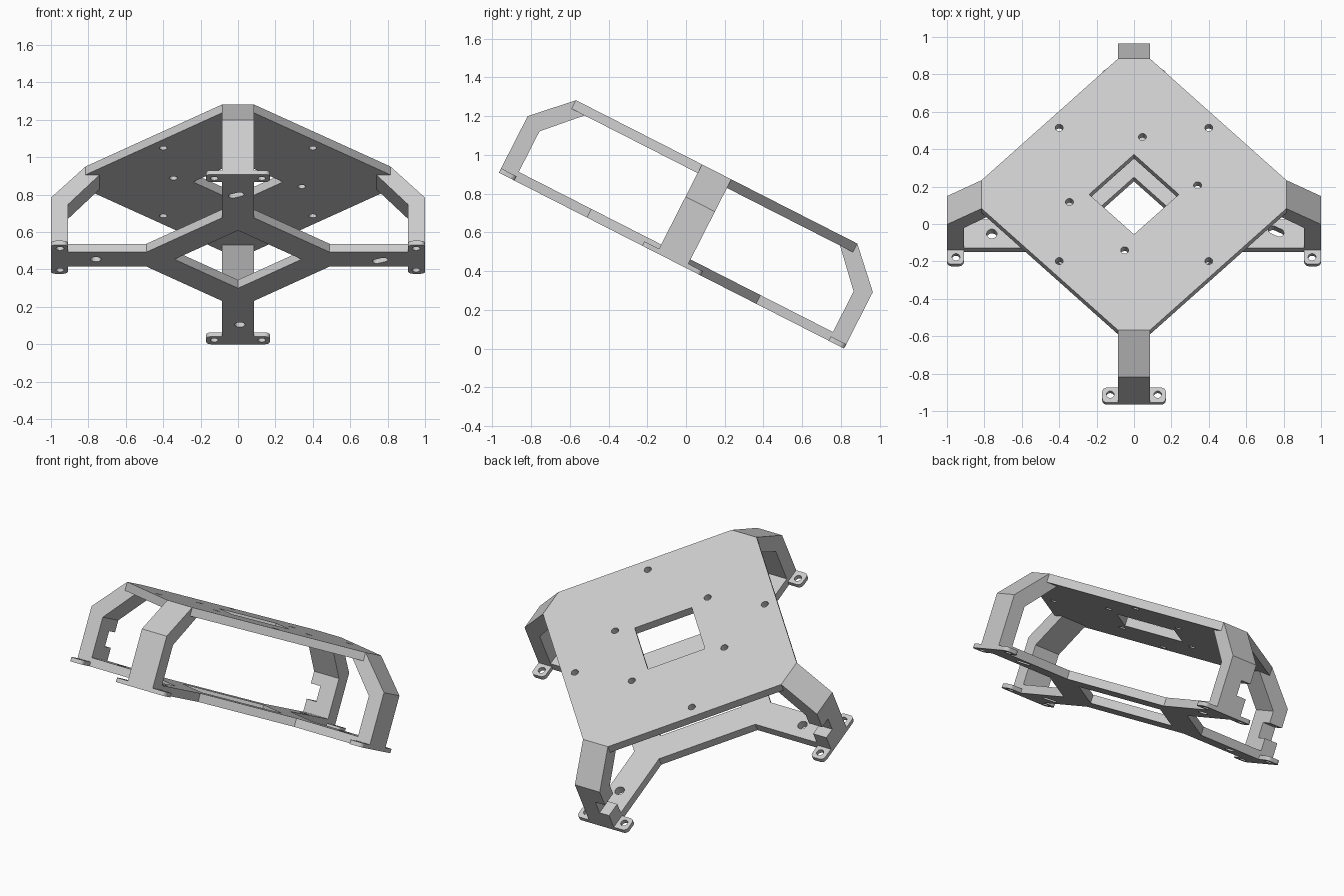
import bpy
import bmesh
from math import cos, sin, pi, radians
from mathutils import Matrix

cube = bpy.data.objects.get("Cube")
if cube:
    bpy.data.objects.remove(cube, do_unlink=True)

# Single light grey material
grey = bpy.data.materials.new("light grey")
grey.use_nodes = True
COLOUR = (0.6, 0.6, 0.6, 1)
grey.diffuse_color = COLOUR
grey.node_tree.nodes["Principled BSDF"].inputs["Base Color"].default_value = COLOUR

# The whole bracket is modelled flat, then tilted forward
TILT = Matrix.Translation((0, -0.075, 0.454)) @ Matrix.Rotation(radians(-27), 4, 'X')
HALF = 0.085      # half width of arms and legs
THICK = 0.05      # plate thickness
HEIGHT = 0.514    # overall height before tilting
SIDES = ("left", "back", "right", "front")


def hole(x, y, r=0.021, length=0.0, angle=0.0, n=16):
    """Round hole, or a slot when a length is given."""
    pts = []
    for i in range(n):
        a = 2 * pi * (i + 0.5) / n
        px = r * cos(a) + (length / 2 if cos(a) > 0 else -length / 2)
        py = r * sin(a)
        pts.append((x + px * cos(angle) - py * sin(angle),
                    y + px * sin(angle) + py * cos(angle)))
    return pts


def diamond(r):
    return [(r, 0), (0, r), (-r, 0), (0, -r)]


def four_fold(points):
    """Repeat outline points around the four quarters."""
    out = []
    for k in range(4):
        c, s = (1, 0, -1, 0)[k], (0, 1, 0, -1)[k]
        out += [(x * c - y * s, x * s + y * c) for x, y in points]
    return out


def slab(name, loops, thickness, matrix):
    """Filled outline with holes, extruded about its middle."""
    curve = bpy.data.curves.new(name, 'CURVE')
    curve.dimensions = '2D'
    curve.fill_mode = 'BOTH'
    curve.extrude = thickness / 2
    for pts in loops:
        spline = curve.splines.new('POLY')
        spline.points.add(len(pts) - 1)
        for p, (x, y) in zip(spline.points, pts):
            p.co = (x, y, 0, 1)
        spline.use_cyclic_u = True
    temp = bpy.data.objects.new(name + "_outline", curve)
    bpy.context.collection.objects.link(temp)
    deps = bpy.context.evaluated_depsgraph_get()
    mesh = bpy.data.meshes.new_from_object(temp.evaluated_get(deps))
    bpy.data.objects.remove(temp, do_unlink=True)
    bpy.data.curves.remove(curve)
    bm = bmesh.new()
    bm.from_mesh(mesh)
    bmesh.ops.remove_doubles(bm, verts=bm.verts, dist=1e-5)
    bmesh.ops.recalc_face_normals(bm, faces=bm.faces)
    for f in bm.faces:
        f.smooth = False
    bm.to_mesh(mesh)
    bm.free()
    mesh.name = name
    mesh.materials.clear()
    mesh.materials.append(grey)
    ob = bpy.data.objects.new(name, mesh)
    bpy.context.collection.objects.link(ob)
    ob.matrix_world = TILT @ matrix
    return ob


def cut_notch(ob, side):
    """Square notch through one side edge of a leg."""
    bm = bmesh.new()
    bmesh.ops.create_cube(bm, size=1)
    mesh = bpy.data.meshes.new("notch_cutter")
    bm.to_mesh(mesh)
    bm.free()
    cutter = bpy.data.objects.new("notch_cutter", mesh)
    bpy.context.collection.objects.link(cutter)
    # the leg profile lies in its own XY plane, its width along Z
    place = Matrix.Translation((0.95, 0.17, -side * 0.07)) @ Matrix.Diagonal((0.2, 0.09, 0.1, 1))
    cutter.matrix_world = ob.matrix_world @ place
    cutter.hide_render = True
    cutter.hide_set(True)
    mod = ob.modifiers.new("notch", 'BOOLEAN')
    mod.operation = 'DIFFERENCE'
    mod.solver = 'EXACT'
    mod.object = cutter


# Top plate: square with clipped corners, centre window and screw holes
screws = [(x, y) for x in (-0.4, 0.4) for y in (-0.4, 0.4)]
screws += [(0.045, 0.345), (0.34, 0.055), (-0.345, -0.045), (-0.05, -0.335)]
slab("top_plate",
     [four_fold([(0.815, -HALF), (0.815, HALF)]), diamond(0.24)]
     + [hole(x, y) for x, y in screws],
     THICK, Matrix.Translation((0, 0, HEIGHT - THICK / 2)))

# Bottom frame: diamond ring with four arms, holes and slanted slots
slant = radians(-27)
slab("bottom_frame",
     [four_fold([(0.49, -HALF), (1, -HALF), (1, HALF), (0.49, HALF)]), diamond(0.34),
      hole(-0.76, 0, 0.028), hole(0.01, 0.77, 0.028),
      hole(0.76, 0.015, 0.024, 0.04, slant), hole(-0.01, -0.755, 0.024, 0.04, slant)],
     THICK, Matrix.Translation((0, 0, THICK / 2)))

# Bent legs and foot tabs on all four sides
leg_profile = [(0.91, THICK), (1, THICK), (1, 0.327), (0.815, HEIGHT),
               (0.74, HEIGHT - THICK), (0.91, 0.285)]
TAB_IN, TAB_OUT, ROUND = 0.91, 0.17, 0.025
corner = [(ROUND * sin(i * pi / 8), ROUND * cos(i * pi / 8)) for i in range(5)]
tab_outline = [(TAB_IN, HALF), (TAB_IN, TAB_OUT - ROUND)]
tab_outline += [(TAB_IN + ROUND - x, TAB_OUT - ROUND + y) for x, y in reversed(corner)]
tab_outline += [(1 - ROUND + x, TAB_OUT - ROUND + y) for x, y in corner]
tab_outline += [(1, HALF)]

for k, side in enumerate(SIDES):
    turn = Matrix.Rotation(k * pi / 2, 4, 'Z')
    leg = slab(side + "_leg", [leg_profile], 2 * HALF,
               turn @ Matrix.Rotation(pi / 2, 4, 'X'))
    if side == "back":
        cut_notch(leg, 1)
    elif side == "right":
        cut_notch(leg, -1)
    for label, s in (("a", 1), ("b", -1)):
        slab(f"{side}_foot_tab_{label}",
             [[(x, s * y) for x, y in tab_outline], hole(0.952, s * 0.127)],
             0.025, turn @ Matrix.Translation((0, 0, 0.0125)))
